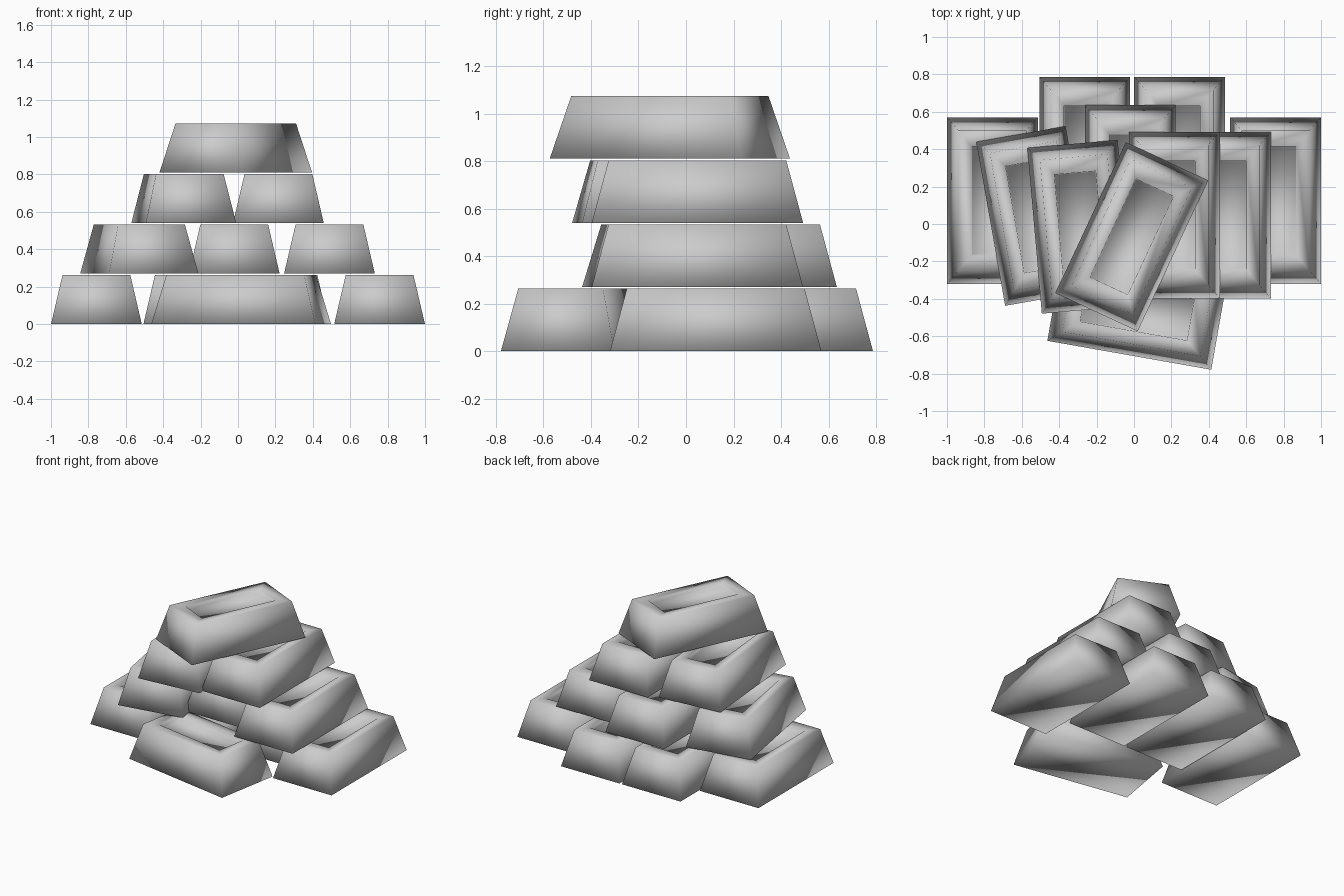
import bpy, bmesh, math

if "Cube" in bpy.data.objects:
    bpy.data.objects.remove(bpy.data.objects["Cube"])

# Half-size (x, y) and height of each ring of the ingot, from base to recess floor
RINGS = [(0.2425, 0.445, 0.0),     # base
         (0.181, 0.374, 0.263),    # top outer edge
         (0.111, 0.29, 0.263),     # recess lip
         (0.108, 0.287, 0.228)]    # recess floor


def make_ingot_mesh():
    bm = bmesh.new()
    loops = []
    for hx, hy, z in RINGS:
        loops.append([bm.verts.new((sx * hx, sy * hy, z))
                      for sx, sy in ((-1, -1), (1, -1), (1, 1), (-1, 1))])
    for a, b in zip(loops, loops[1:]):
        for i in range(4):
            j = (i + 1) % 4
            bm.faces.new((a[i], a[j], b[j], b[i]))
    bm.faces.new(loops[0][::-1])
    bm.faces.new(loops[-1])
    bmesh.ops.recalc_face_normals(bm, faces=bm.faces[:])
    for f in bm.faces:
        f.smooth = True
    mesh = bpy.data.meshes.new("ingot")
    bm.to_mesh(mesh)
    bm.free()
    return mesh


# Stacked layers: name, x, y, rotation in degrees
LAYERS = [
    (0.0, [("base_left", -0.757, 0.125, 0), ("base_right", 0.757, 0.125, 0),
           ("base_back_left", -0.263, 0.342, 0), ("base_back_right", 0.243, 0.342, 0),
           ("base_front", 0.017, -0.463, 80)]),
    (0.27, [("second_left", -0.5275, 0.043, 10), ("second_middle", -0.02, 0.19, 0),
            ("second_right", 0.489, 0.048, 0)]),
    (0.54, [("third_left", -0.29, -0.015, 5), ("third_right", 0.216, 0.048, 0)]),
    (0.81, [("top", -0.012, -0.068, -25)]),
]

mesh = make_ingot_mesh()
for z, bars in LAYERS:
    for name, x, y, angle in bars:
        ob = bpy.data.objects.new(name + "_ingot", mesh)
        ob.location = (x, y, z)
        ob.rotation_euler.z = math.radians(angle)
        bpy.context.collection.objects.link(ob)
